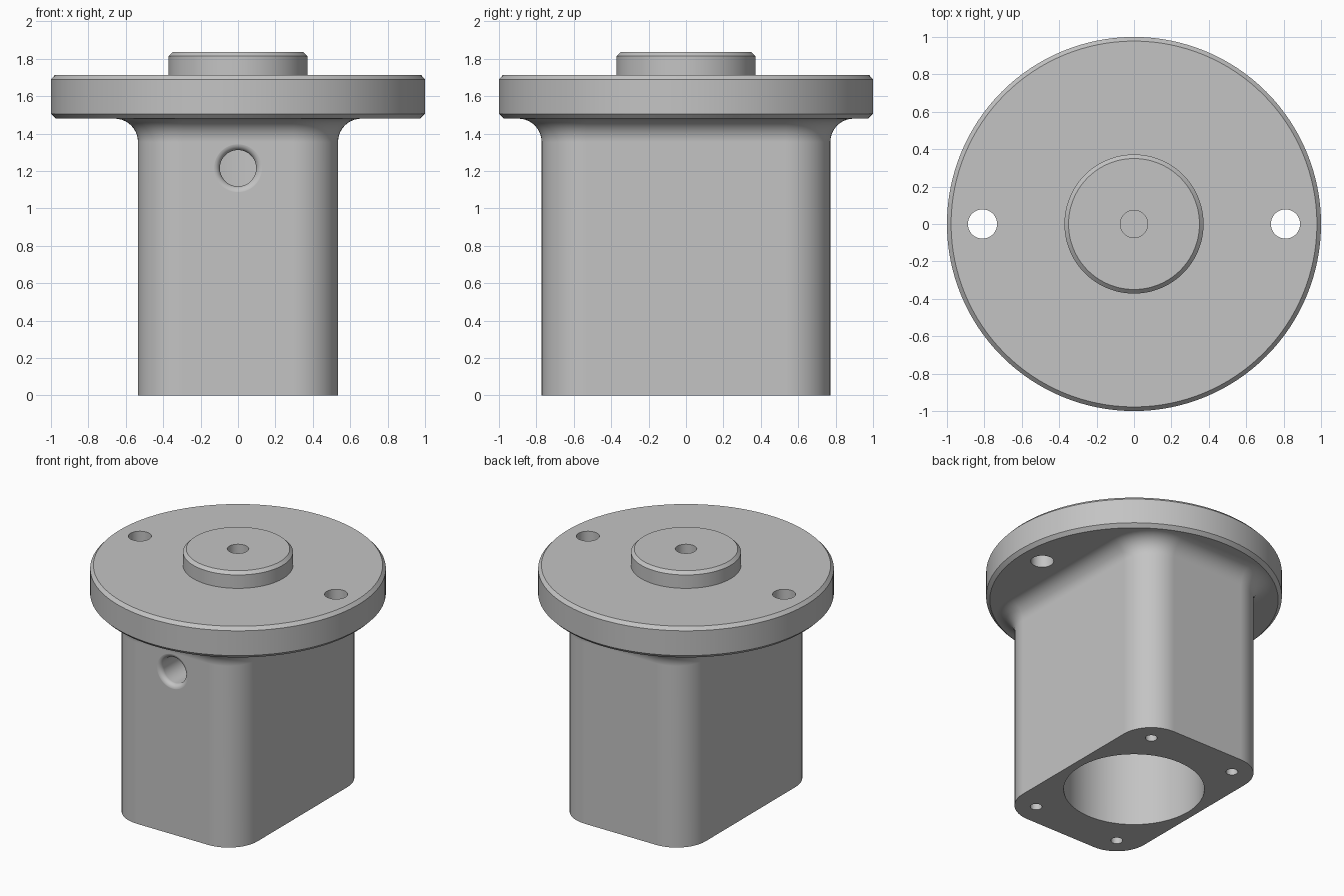
import bpy, bmesh
from math import sin, cos, pi, radians
from mathutils import Matrix

if "Cube" in bpy.data.objects:
    bpy.data.objects.remove(bpy.data.objects["Cube"], do_unlink=True)

metal = bpy.data.materials.new("grey_metal")
metal.use_nodes = True
grey = (0.55, 0.55, 0.55, 1)
metal.diffuse_color = grey
metal.node_tree.nodes["Principled BSDF"].inputs["Base Color"].default_value = grey


def solid(name, rings, matrix=Matrix()):
    """Skin a stack of equal-length rings and cap both ends."""
    bm = bmesh.new()
    loops = [[bm.verts.new(p) for p in ring] for ring in rings]
    n = len(loops[0])
    for a, b in zip(loops, loops[1:]):
        for i in range(n):
            j = (i + 1) % n
            bm.faces.new((a[i], a[j], b[j], b[i]))
    bm.faces.new(loops[0][::-1])
    bm.faces.new(loops[-1])
    bmesh.ops.recalc_face_normals(bm, faces=bm.faces)
    bm.transform(matrix)
    mesh = bpy.data.meshes.new(name)
    bm.to_mesh(mesh)
    bm.free()
    mesh.materials.append(metal)
    obj = bpy.data.objects.new(name, mesh)
    bpy.context.collection.objects.link(obj)
    return obj


def lathe(name, profile, matrix=Matrix(), n=64):
    """Turn a (radius, height) profile around z."""
    angles = [2 * pi * i / n for i in range(n)]
    return solid(name, [[(r * cos(a), r * sin(a), z) for a in angles]
                        for r, z in profile], matrix)


def rounded_rect(hx, hy, r, z, steps=12):
    pts = []
    for q, (sx, sy) in enumerate([(1, 1), (-1, 1), (-1, -1), (1, -1)]):
        for k in range(steps + 1):
            a = (q + k / steps) * pi / 2
            pts.append((sx * (hx - r) + r * cos(a), sy * (hy - r) + r * sin(a), z))
    return pts


def combine(target, tool, operation):
    mod = target.modifiers.new(tool.name, 'BOOLEAN')
    mod.operation, mod.solver, mod.object = operation, 'EXACT', tool
    bpy.context.view_layer.objects.active = target
    bpy.ops.object.modifier_apply(modifier=mod.name)
    bpy.data.objects.remove(tool, do_unlink=True)


def drill(x, y, r, z0, z1):
    hole = lathe("drill", [(r, z0), (r, z1)], Matrix.Translation((x, y, 0)))
    combine(housing, hole, 'DIFFERENCE')


# Rounded block flaring into the flange through a fillet
HX, HY, CORNER, FILLET, UNDER = 0.535, 0.772, 0.24, 0.125, 1.48
sections = [(0, 0)]
for k in range(11):
    a = k / 10 * pi / 2
    sections.append((FILLET * (1 - cos(a)), UNDER - FILLET * (1 - sin(a))))
sections.append((FILLET, UNDER + 0.02))
housing = solid("housing", [rounded_rect(HX + d, HY + d, CORNER + d, z)
                            for d, z in sections])

# Chamfered round flange with a raised centre boss
flange = lathe("flange", [(0.975, UNDER), (1, UNDER + 0.025), (1, 1.69), (0.978, 1.714),
                          (0.372, 1.714), (0.372, 1.814), (0.35, 1.836)], n=128)
combine(housing, flange, 'UNION')

# Main bore, centre hole, flange holes and base screw holes
drill(0, 0, 0.476, -0.1, 1.4)
drill(0, 0, 0.073, 1.6, 2)
for sx in (-1, 1):
    drill(sx * 0.81, 0, 0.078, 1.3, 2)
    for sy in (-1, 1):
        drill(sx * 0.356, sy * 0.606, 0.04, -0.1, 0.25)

# Front port with a rounded lip, opening into the bore
LIP = 0.035
port = [(0.097, 0.3)]
for k in range(9):
    a = radians(10 * k)
    port.append((0.097 + LIP * (1 - cos(a)), HY - LIP * (1 - sin(a))))
port += [(0.146, HY + 0.003), (0.146, HY + 0.1)]
front = Matrix.Translation((0, 0, 1.215)) @ Matrix.Rotation(pi / 2, 4, 'X')
combine(housing, lathe("port", port, front), 'DIFFERENCE')

# Smooth rounds, crisp edges, flat large faces
bpy.ops.object.select_all(action='DESELECT')
housing.select_set(True)
bpy.context.view_layer.objects.active = housing
bpy.ops.object.shade_smooth_by_angle(angle=radians(30))
weighted = housing.modifiers.new("even_shading", 'WEIGHTED_NORMAL')
weighted.keep_sharp = True
